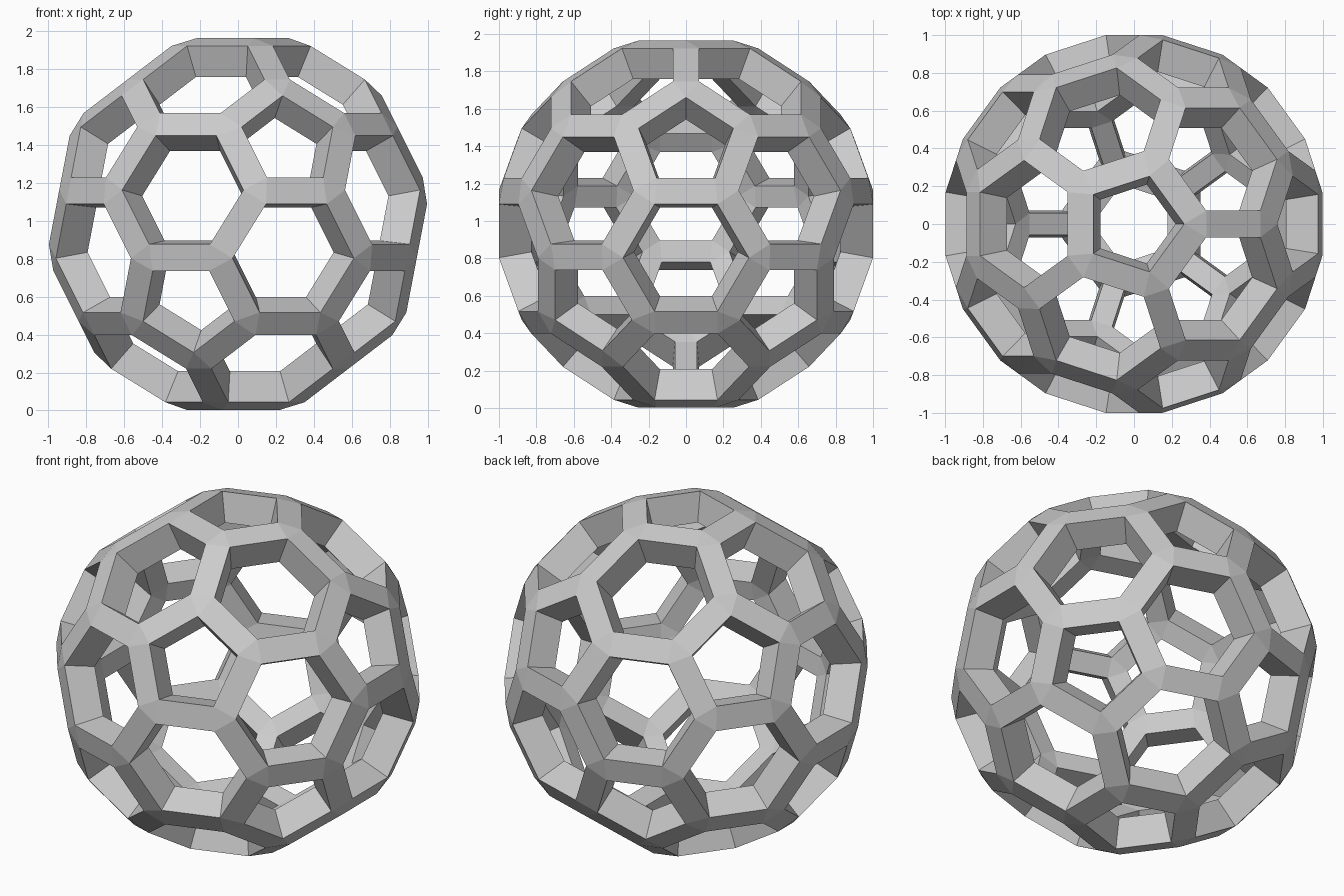
import bpy, bmesh
from math import cos, sin, pi, sqrt
from mathutils import Vector

if "Cube" in bpy.data.objects:
    bpy.data.objects.remove(bpy.data.objects["Cube"])

R_OUT, R_IN = 1.017, 0.84    # outer and inner shell radius
HALF_W = 0.073               # half the strut width
CENTRE = Vector((0, 0, 0.983))

# Icosahedron corners with a five-fold axis along z
S = 1.174
h, r = S / sqrt(5), 2 * S / sqrt(5)
ico = [Vector((0, 0, S)), Vector((0, 0, -S))]
for i in range(5):
    a = i * 2 * pi / 5
    ico.append(Vector((r * cos(a), r * sin(a), h)))
    ico.append(Vector((-r * cos(a), -r * sin(a), -h)))

# Truncate: one point a third of the way along each edge, from both ends
base = bmesh.new()
for a in ico:
    for b in ico:
        if a is not b and (a - b).length < S * 1.2:
            base.verts.new(a.lerp(b, 1 / 3))
bmesh.ops.convex_hull(base, input=base.verts[:])
bmesh.ops.dissolve_limit(base, angle_limit=0.05, verts=base.verts[:], edges=base.edges[:])
base.normal_update()

# Inset every face corner and project it on both shells
bm = bmesh.new()
outer, inner = {}, {}
for f in base.faces:
    c = f.calc_center_median()
    e = f.edges[0]
    apothem = ((e.verts[0].co + e.verts[1].co) / 2 - c).length
    for v in f.verts:
        d = v.co.lerp(c, HALF_W / apothem).normalized()
        outer[f, v] = bm.verts.new(d * R_OUT + CENTRE)
        inner[f, v] = bm.verts.new(d * R_IN + CENTRE)

# Struts: outer and inner strips plus the two hole walls
for e in base.edges:
    a, b = e.verts
    f, g = e.link_faces
    for shell in (outer, inner):
        bm.faces.new((shell[f, a], shell[f, b], shell[g, b], shell[g, a]))
    for k in (f, g):
        bm.faces.new((outer[k, a], outer[k, b], inner[k, b], inner[k, a]))

# Joints: triangles where three struts meet
for v in base.verts:
    for shell in (outer, inner):
        bm.faces.new([shell[f, v] for f in v.link_faces])

bmesh.ops.recalc_face_normals(bm, faces=bm.faces[:])
me = bpy.data.meshes.new("lattice_ball")
bm.to_mesh(me)
bm.free()
base.free()
ob = bpy.data.objects.new("lattice_ball", me)
bpy.context.collection.objects.link(ob)
